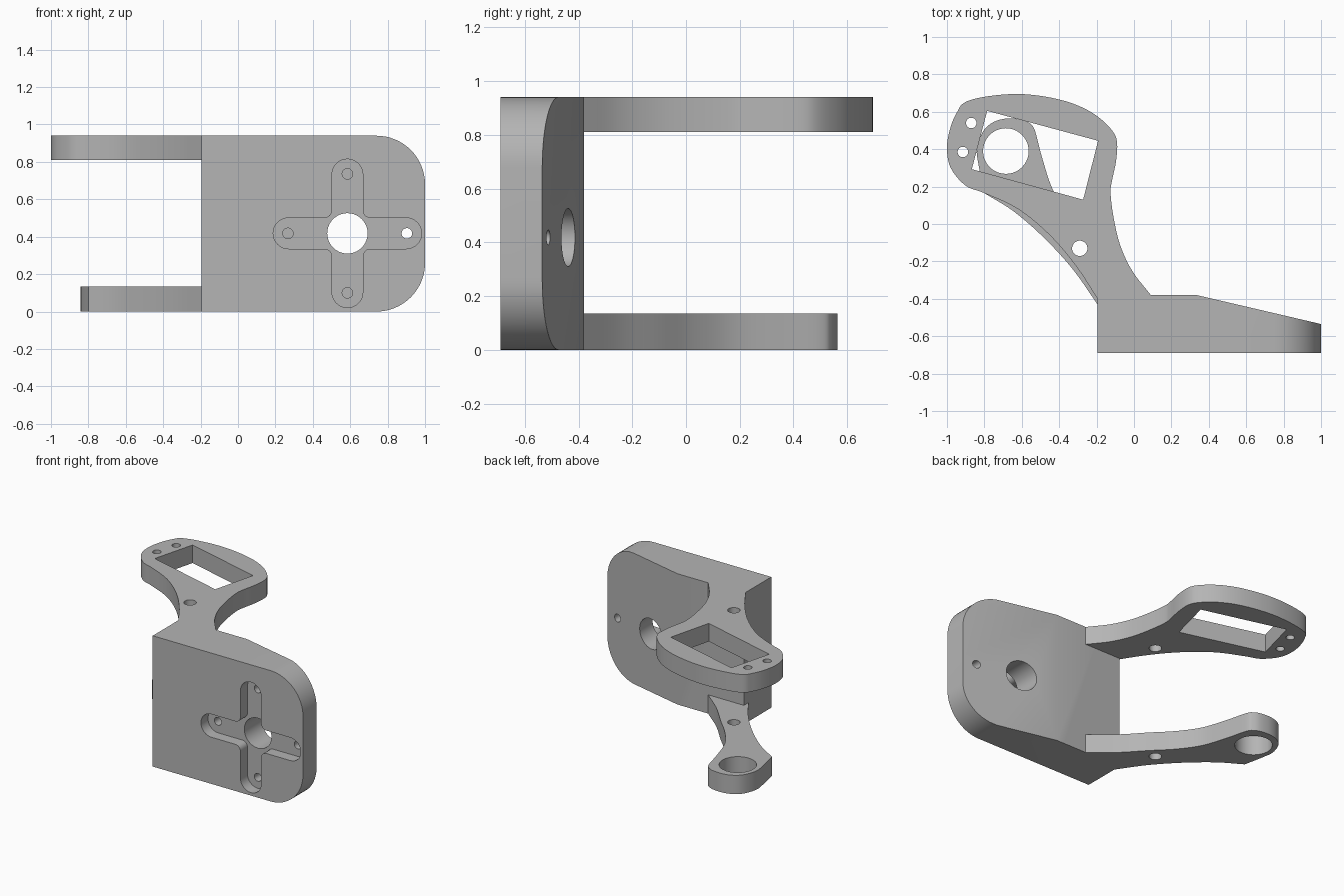
import bpy, bmesh, math
from mathutils import Vector

if "Cube" in bpy.data.objects:
    bpy.data.objects.remove(bpy.data.objects["Cube"])

grey = bpy.data.materials.new("plain_grey")
grey.diffuse_color = (0.46, 0.46, 0.46, 1)
grey.use_nodes = True
grey.node_tree.nodes["Principled BSDF"].inputs["Base Color"].default_value = grey.diffuse_color


def prism(name, pts, lo, hi, axis='Z'):
    """Extrude a 2D outline along Z (xy outline) or Y (xz outline)."""
    bm = bmesh.new()
    place = (lambda p, h: (p[0], p[1], h)) if axis == 'Z' else (lambda p, h: (p[0], h, p[1]))
    a = [bm.verts.new(place(p, lo)) for p in pts]
    b = [bm.verts.new(place(p, hi)) for p in pts]
    bm.faces.new(a)
    bm.faces.new(b[::-1])
    n = len(pts)
    for i in range(n):
        j = (i + 1) % n
        bm.faces.new((a[i], b[i], b[j], a[j]))
    bmesh.ops.recalc_face_normals(bm, faces=bm.faces)
    me = bpy.data.meshes.new(name)
    bm.to_mesh(me)
    bm.free()
    me.materials.append(grey)
    ob = bpy.data.objects.new(name, me)
    bpy.context.collection.objects.link(ob)
    return ob


def arc(cx, cy, r, a0, a1, n=16):
    return [(cx + r * math.cos(math.radians(a0 + (a1 - a0) * i / n)),
             cy + r * math.sin(math.radians(a0 + (a1 - a0) * i / n))) for i in range(n + 1)]


def circle(cx, cy, r):
    return arc(cx, cy, r, 0, 360, 40)[:-1]


def spline(pts, n=5):
    """Smooth curve through the given points."""
    p = [Vector(q) for q in pts]
    p = [2 * p[0] - p[1]] + p + [2 * p[-1] - p[-2]]
    out = []
    for i in range(1, len(p) - 2):
        a, b, c, d = p[i - 1:i + 3]
        for k in range(n):
            t = k / n
            out.append(tuple(0.5 * (2 * b + (c - a) * t + (2 * a - 5 * b + 4 * c - d) * t * t
                                    + (3 * b - a - 3 * c + d) * t ** 3)))
    return out + [tuple(p[-2])]


def boolean(ob, cutter, op='DIFFERENCE'):
    m = ob.modifiers.new("cut", 'BOOLEAN')
    m.operation, m.solver, m.object = op, 'EXACT', cutter
    bpy.context.view_layer.objects.active = ob
    bpy.ops.object.modifier_apply(modifier=m.name)
    bpy.data.objects.remove(cutter, do_unlink=True)


def cut(ob, pts, lo, hi, axis='Z'):
    boolean(ob, prism("cutter", pts, lo, hi, axis))


# Mounting plate: wedge outline, right corners rounded
H, R, BACK, LEFT = 0.94, 0.26, -0.38, -0.195
plate = prism("mounting_plate", [(LEFT, -0.69), (1, -0.69), (1, -0.535), (0.335, BACK), (LEFT, BACK)], 0, H)
rounded = [(-0.5, 0)] + arc(1 - R, R, R, -90, 0) + arc(1 - R, H - R, R, 0, 90) + [(-0.5, H)]
boolean(plate, prism("cutter", rounded, -1, 0, 'Y'), 'INTERSECT')

# Cross-shaped recess with centre bore and four screw holes
CX, CZ, W, L, F = 0.585, 0.418, 0.0825, 0.397, 0.04
quarter = arc(L - W, 0, W, -90, 90) + arc(W + F, W + F, F, 270, 180, 6)
cross = []
for k in range(4):
    c, s = [(1, 0), (0, 1), (-1, 0), (0, -1)][k]
    cross += [(CX + x * c - y * s, CZ + x * s + y * c) for x, y in quarter]
cut(plate, cross, -0.8, -0.61, 'Y')
cut(plate, circle(CX, CZ, 0.108), -0.8, 0, 'Y')
for dx, dz in ((1, 0), (0, 1), (-1, 0), (0, -1)):
    cut(plate, circle(CX + 0.318 * dx, CZ + 0.318 * dz, 0.028), -0.8, -0.49, 'Y')

# Upper arm with rectangular window
upper_outline = spline([
    (0.09, BACK), (-0.01, -0.25), (-0.075, -0.11), (-0.11, 0.04), (-0.125, 0.16), (-0.12, 0.22),
    (-0.097, 0.33), (-0.09, 0.43), (-0.11, 0.49), (-0.17, 0.555), (-0.25, 0.61), (-0.36, 0.655),
    (-0.5, 0.685), (-0.64, 0.695), (-0.8, 0.68), (-0.905, 0.65), (-0.945, 0.6), (-0.98, 0.52),
    (-1, 0.41), (-0.98, 0.3), (-0.9, 0.205), (-0.8, 0.165), (-0.62, 0.08), (-0.45, -0.06),
    (-0.31, -0.225), (LEFT, -0.40)]) + [(LEFT, BACK)]
upper = prism("upper_arm", upper_outline, 0.81, H)
cut(upper, [(-0.785, 0.605), (-0.192, 0.445), (-0.272, 0.13), (-0.867, 0.293)], 0.5, 1.2)
for x, y, r in ((-0.87, 0.54, 0.028), (-0.915, 0.385, 0.028), (-0.29, -0.13, 0.041)):
    cut(upper, circle(x, y, r), 0.5, 1.2)

# Lower arm with round bearing eye
lower_outline = spline([
    (0.09, BACK), (-0.07, -0.245), (-0.205, -0.1), (-0.33, 0.03), (-0.43, 0.175), (-0.49, 0.35),
    (-0.53, 0.5), (-0.56, 0.54), (-0.61, 0.56), (-0.69, 0.563), (-0.76, 0.54), (-0.81, 0.49),
    (-0.84, 0.4), (-0.83, 0.31), (-0.8, 0.165)])
lower_outline += spline([(-0.8, 0.165), (-0.64, 0.065), (-0.475, -0.08), (-0.325, -0.245),
                         (LEFT, -0.43)])[1:] + [(LEFT, BACK)]
lower = prism("lower_arm", lower_outline, 0, 0.135)
for x, y, r in ((-0.685, 0.39, 0.122), (-0.29, -0.13, 0.041)):
    cut(lower, circle(x, y, r), -0.5, 0.5)

# Smooth curved walls, keep edges sharp
for ob in (plate, upper, lower):
    bpy.ops.object.select_all(action='DESELECT')
    ob.select_set(True)
    bpy.context.view_layer.objects.active = ob
    bpy.ops.object.shade_smooth_by_angle(angle=math.radians(25))
